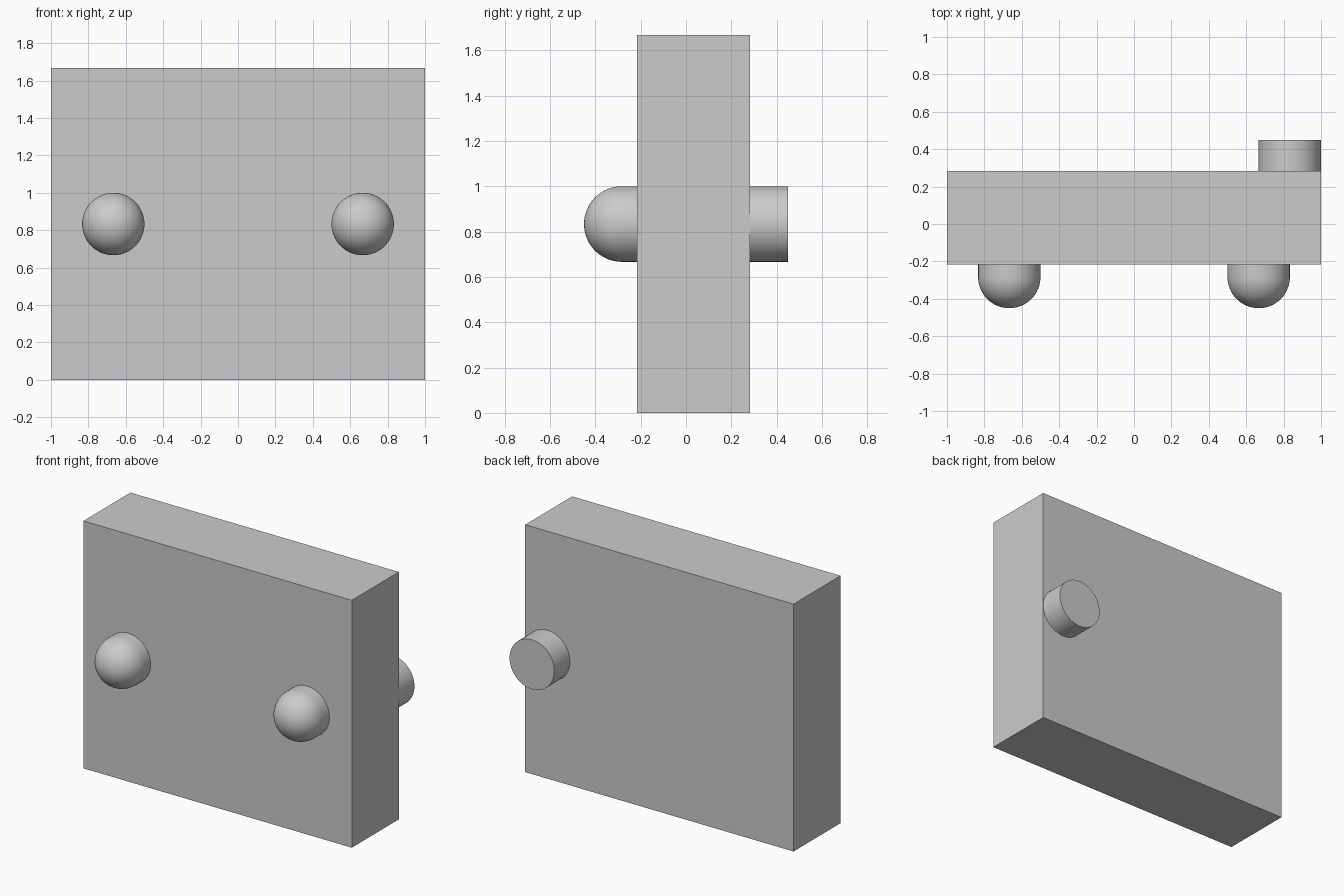
import bpy
import bmesh
from math import sin, cos, pi, radians
from mathutils import Vector, Matrix

cube = bpy.data.objects.get("Cube")
if cube:
    bpy.data.objects.remove(cube, do_unlink=True)

U = 1 / 6                    # base module: the body is 12 x 3 x 10 modules
FRONT, BACK = -1.3 * U, 1.7 * U
MID_Z = 5 * U

grey = bpy.data.materials.new("plain grey")
grey.use_nodes = True
colour = (0.6, 0.6, 0.6, 1)
grey.diffuse_color = colour
grey.node_tree.nodes["Principled BSDF"].inputs["Base Color"].default_value = colour


def finish(name, bm, smooth=False):
    bmesh.ops.recalc_face_normals(bm, faces=bm.faces)
    mesh = bpy.data.meshes.new(name)
    bm.to_mesh(mesh)
    bm.free()
    mesh.materials.append(grey)
    obj = bpy.data.objects.new(name, mesh)
    bpy.context.collection.objects.link(obj)
    if smooth:
        bpy.ops.object.select_all(action="DESELECT")
        obj.select_set(True)
        bpy.context.view_layer.objects.active = obj
        bpy.ops.object.shade_smooth_by_angle(angle=radians(30))
    return obj


def lathe(name, profile, x):
    """Turn (radius, y) points around an axis parallel to y."""
    bm = bmesh.new()
    verts = [bm.verts.new((x + r, y, MID_Z)) for r, y in profile]
    edges = [bm.edges.new(pair) for pair in zip(verts, verts[1:])]
    bmesh.ops.spin(bm, geom=verts + edges, cent=(x, 0, MID_Z), axis=(0, 1, 0),
                   angle=2 * pi, steps=64, use_duplicate=False)
    bmesh.ops.remove_doubles(bm, verts=bm.verts, dist=1e-5)
    return finish(name, bm, smooth=True)


# Slab body
bm = bmesh.new()
size = Matrix.Diagonal((12 * U, BACK - FRONT, 10 * U, 1))
bmesh.ops.create_cube(bm, size=1, matrix=Matrix.Translation(
    Vector((0, (FRONT + BACK) / 2, MID_Z))) @ size)
finish("body", bm)

# Two round-nosed pegs on the front
dome_y = -1.7 * U
dome = [(U * sin(i * pi / 32), dome_y - U * cos(i * pi / 32)) for i in range(17)]
for side, x in (("left", 4 * U), ("right", -4 * U)):
    lathe(f"front_peg_{side}", dome + [(U, FRONT), (0, FRONT)], x)

# Flat-ended peg on the back, flush with the left side
lathe("back_peg", [(0, BACK), (U, BACK), (U, BACK + U), (0, BACK + U)], 5 * U)
